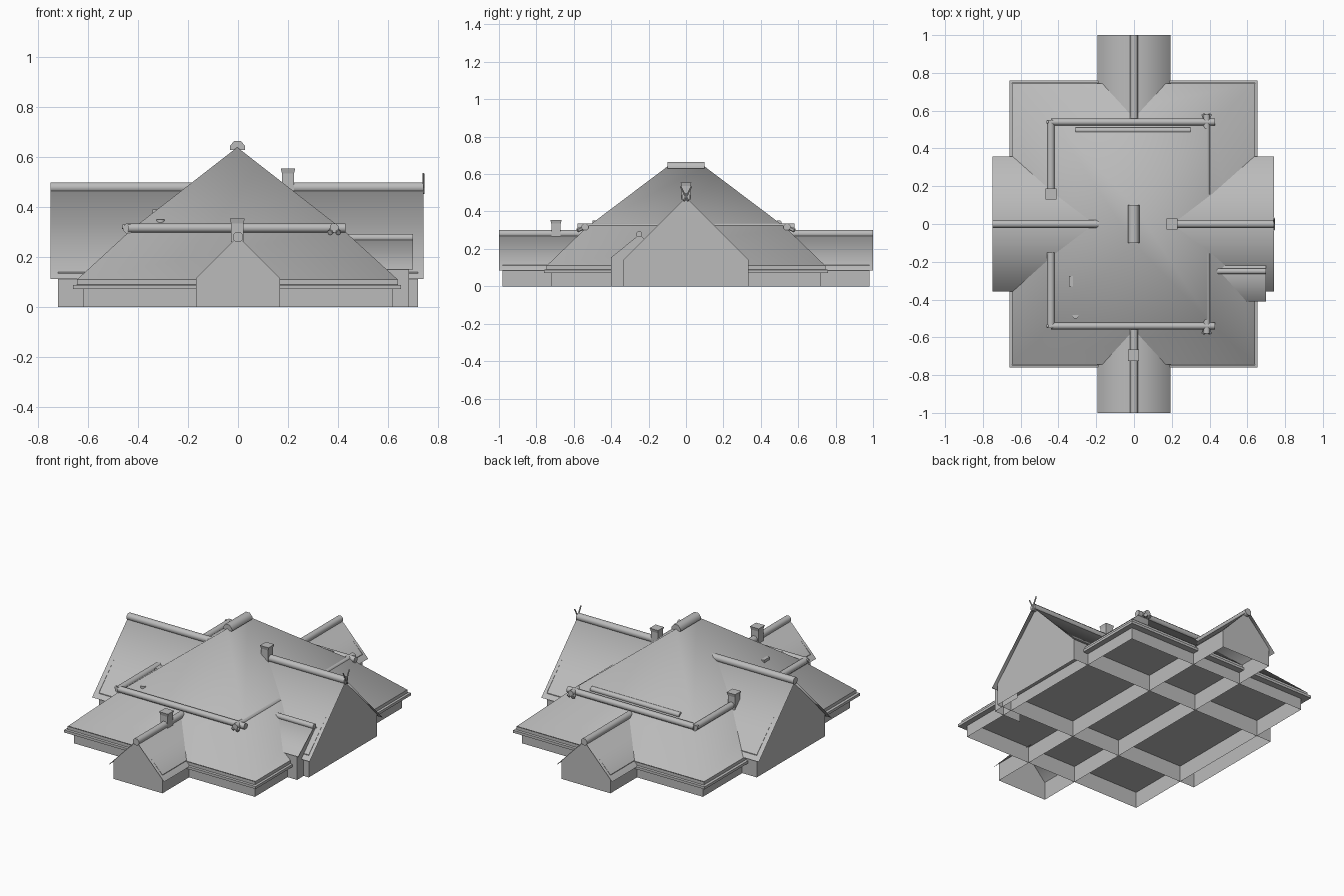
import bpy, bmesh, math
from mathutils import Vector

if "Cube" in bpy.data.objects:
    bpy.data.objects.remove(bpy.data.objects["Cube"])

grey = bpy.data.materials.new("plain_grey")
grey.diffuse_color = (0.5, 0.5, 0.5, 1)
grey.use_nodes = True
grey.node_tree.nodes["Principled BSDF"].inputs["Base Color"].default_value = grey.diffuse_color


def mesh_object(name, verts, faces, smooth=None, recalc=True):
    me = bpy.data.meshes.new(name)
    me.from_pydata(verts, [], faces)
    if recalc:
        bm = bmesh.new()
        bm.from_mesh(me)
        bmesh.ops.recalc_face_normals(bm, faces=bm.faces)
        bm.to_mesh(me)
        bm.free()
    ob = bpy.data.objects.new(name, me)
    bpy.context.collection.objects.link(ob)
    me.materials.append(grey)
    if smooth:
        bpy.context.view_layer.objects.active = ob
        for o in bpy.context.selected_objects:
            o.select_set(False)
        ob.select_set(True)
        bpy.ops.object.shade_smooth_by_angle(angle=math.radians(smooth))
    return ob


def box(name, x0, x1, y0, y1, z0, z1, flare=0, bottom=True, top=True):
    """Box whose top may be wider than its base."""
    f = flare
    v = [(x0, y0, z0), (x1, y0, z0), (x1, y1, z0), (x0, y1, z0),
         (x0 - f, y0 - f, z1), (x1 + f, y0 - f, z1), (x1 + f, y1 + f, z1), (x0 - f, y1 + f, z1)]
    faces = [(0, 1, 5, 4), (1, 2, 6, 5), (2, 3, 7, 6), (3, 0, 4, 7)]
    if bottom:
        faces.append((3, 2, 1, 0))
    if top:
        faces.append((4, 5, 6, 7))
    return mesh_object(name, v, faces, recalc=False)


def rings(name, levels, cap=None, smooth=None):
    """Stack of rectangles (x0, x1, half depth, z) joined by sloping bands."""
    v = []
    for x0, x1, y, z in levels:
        v += [(x0, -y, z), (x1, -y, z), (x1, y, z), (x0, y, z)]
    f = [(k + i, k + (i + 1) % 4, k + 4 + (i + 1) % 4, k + 4 + i)
         for k in range(0, len(v) - 4, 4) for i in range(4)]
    if cap:
        n = len(v)
        v += cap
        k = n - 4
        f += [(k, k + 1, n), (k + 1, k + 2, n + 1, n), (k + 2, k + 3, n + 1), (k + 3, k, n, n + 1)]
    return mesh_object(name, v, f, smooth=smooth, recalc=False)


def tube(name, a, b, r, sides=8):
    a, b = Vector(a), Vector(b)
    q = (b - a).to_track_quat('Z', 'Y')
    ring = [q @ Vector((r * math.cos(t), r * math.sin(t), 0))
            for t in (2 * math.pi * (i + .5) / sides for i in range(sides))]
    v = [a + p for p in ring] + [b + p for p in ring]
    f = [(i, (i + 1) % sides, (i + 1) % sides + sides, i + sides) for i in range(sides)]
    f += [tuple(range(sides)), tuple(range(sides, 2 * sides))]
    return mesh_object(name, v, f, smooth=50)


def chimney(name, x, y, z0, z1, r=.022):
    box(name + "_stack", x - r, x + r, y - r, y + r, z0, z1 - .02)
    box(name + "_cap", x - r, x + r, y - r, y + r, z1 - .02, z1, flare=.005)


# Main walls, ceiling and two-step eaves
box("main_walls", -.62, .62, -.72, .72, 0, .1, bottom=False, top=False)
mesh_object("ceiling", [(-.62, -.72, .1), (-.62, .72, .1), (.62, .72, .1), (.62, -.72, .1)],
            [(0, 1, 2, 3)], recalc=False)
rings("eaves", [(-.62, .62, .72, .072), (-.66, .653, .76, .072), (-.66, .653, .76, .088),
                (-.645, .64, .747, .09), (-.645, .64, .747, .11)])

# Main hipped roof: eave ring, middle ring and short ridge
rings("main_roof", [(-.645, .64, .745, .11), (-.425, .418, .535, .312)],
      cap=[(-.003, -.1, .64), (-.003, .1, .64)], smooth=180)

# Ridge cap at the summit
cap = [(-.032, .63), (.028, .63), (.028, .645), (.012, .665), (-.016, .665), (-.032, .645)]
mesh_object("summit_cap", [(x, y, z) for y in (-.1, .1) for x, z in cap],
            [tuple(range(6)), tuple(range(6, 12))] + [(i, (i + 1) % 6, (i + 1) % 6 + 6, i + 6) for i in range(6)],
            smooth=60)


def wing(name, direction, wall, eave, z_wall, z_eave, z_top, wall_end, roof_end, ridge_in, z_tube):
    """Gabled wing running outwards along direction, with overhanging roof and ridge tube."""
    d = Vector(direction)
    s = Vector((-d.y, d.x, 0))

    def p(along, side, z):
        return d * along + s * side + Vector((0, 0, z))
    # Side walls run through to the middle of the building
    prof = [(-wall, 0), (-wall, z_wall), (0, z_top - .004), (wall, z_wall), (wall, 0)]
    v = [p(wall_end, *c) for c in prof] + [p(0, c[0], min(c[1], z_wall)) for c in prof]
    mesh_object(name + "_walls", v, [(0, 4, 3, 2, 1), (0, 1, 6, 5), (4, 9, 8, 3)])
    v = [p(a, *c) for a in (roof_end, ridge_in) for c in ((-eave, z_eave), (0, z_top), (eave, z_eave))]
    # The eave ends stop in the main roof, the ridge end runs further in
    for i in (3, 5):
        v[i] = p(.57 if abs(d.x) else .68, (-eave, 0, eave)[i - 3], z_eave)
    mesh_object(name + "_roof", v, [(0, 3, 4, 1), (1, 4, 5, 2)], smooth=180)
    tube(name + "_ridge", p(ridge_in - .01, 0, z_tube), p(roof_end, 0, z_tube), .022)


for nm, d in (("front", -1), ("back", 1)):
    wing(nm + "_wing", (0, d, 0), .168, .193, .115, .085, .288, .98, 1.0, .56, .281)
for nm, d, end in (("left", -1, .75), ("right", 1, .742)):
    wing(nm + "_wing", (d, 0, 0), .335, .358, .14, .112, .479, .72, end, .18, .479)

# Small side annex beside the right wing
v = [(x, y, z) for x in (.43, .7) for y, z in ((-.41, .15), (-.25, .28), (-.17, .215))]
mesh_object("annex_roof", v, [(0, 3, 4, 1), (1, 4, 5, 2)], smooth=180, recalc=False)
v = [(x, y, z) for x in (.685, .5) for y, z in ((-.4, 0), (-.4, .155), (-.25, .276), (-.2, .235), (-.2, 0))]
mesh_object("annex_walls", v, [(0, 1, 2, 3, 4), (0, 5, 6, 1)])
tube("annex_ridge", (.43, -.25, .278), (.7, -.25, .278), .017)

# Tubes along the middle of the main roof, with crossed ends on the right
for nm, s in (("front", -1), ("back", 1)):
    tube(nm + "_roof_tube", (-.44, s * .54, .317), (.43, s * .54, .317), .019)
    tube(nm + "_left_roof_tube", (-.44, s * .15, .315), (-.44, s * .55, .315), .021)
    tube(nm + "_right_roof_tube", (.385, s * .155, .317), (.385, s * .58, .317), .019)
    tube(nm + "_left_tube_end", (-.44, s * .54, .32), (-.463, s * .54, .322), .01)
    for k in (-1, 1):
        tube(nm + "_cross_finial", (.385, s * .54, .32), (.385 + k * .017, s * .58, .298), .011, 6)

# Snow rail, vent and knob on the slopes
tube("back_snow_rail", (-.31, .496, .338), (.3, .496, .338), .016)
box("roof_vent", -.343, -.3, -.33, -.275, .33, .392)
tube("roof_knob", (-.31, -.483, .32), (-.31, -.483, .352), .018)

# Chimneys
chimney("right_chimney", .2, 0, .44, .555, .024)
chimney("front_chimney", -.003, -.695, .26, .355, .025)
chimney("left_chimney", -.44, .16, .25, .39, .024)

# Forked finial on the right gable
for s in (-1, 1):
    tube("gable_finial", (.742, s * -.012, .455), (.742, s * .03, .535), .004, 6)
